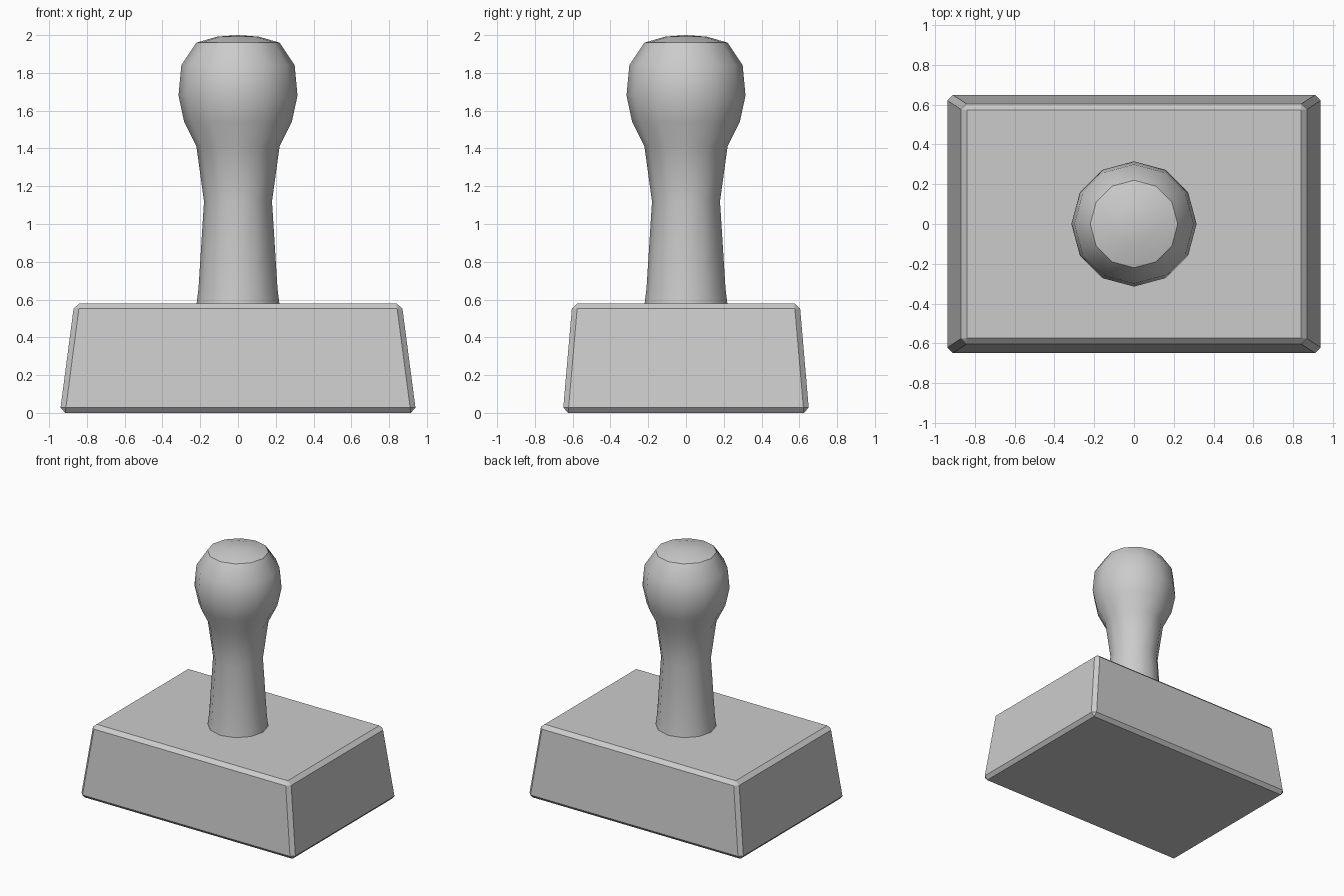
import bpy, bmesh
from math import cos, sin, pi, radians

if "Cube" in bpy.data.objects:
    bpy.data.objects.remove(bpy.data.objects["Cube"])


def make_object(name, bm):
    bmesh.ops.recalc_face_normals(bm, faces=bm.faces)
    mesh = bpy.data.meshes.new(name)
    bm.to_mesh(mesh)
    bm.free()
    obj = bpy.data.objects.new(name, mesh)
    bpy.context.collection.objects.link(obj)
    return obj


# Base block: tapered box with chamfered edges
bm = bmesh.new()
bmesh.ops.create_cube(bm, size=2)
for v in bm.verts:
    top = v.co.z > 0
    v.co.x *= 0.867 if top else 0.943
    v.co.y *= 0.602 if top else 0.652
    v.co.z = 0.58 if top else 0
base = make_object("base_block", bm)
bevel = base.modifiers.new("chamfer", 'BEVEL')
bevel.width = 0.028
bevel.segments = 1

# Handle: twelve-sided lathe, profile of (radius, height)
SIDES = 12
profile = [(0.22, 0.57), (0.209, 0.66), (0.18, 1.12), (0.22, 1.41), (0.285, 1.54),
           (0.315, 1.68), (0.30, 1.84), (0.22, 1.96), (0.11, 1.992)]
bm = bmesh.new()
rings = [[bm.verts.new((r * cos(2 * pi * i / SIDES), r * sin(2 * pi * i / SIDES), z))
          for i in range(SIDES)] for r, z in profile]
for low, high in zip(rings, rings[1:]):
    for i in range(SIDES):
        j = (i + 1) % SIDES
        bm.faces.new((low[i], low[j], high[j], high[i]))
bm.faces.new(rings[0][::-1])
tip = bm.verts.new((0, 0, 2))
for i in range(SIDES):
    bm.faces.new((rings[-1][i], rings[-1][(i + 1) % SIDES], tip))
handle = make_object("handle", bm)

# Smooth the handle, keeping the cap rim sharp
bpy.ops.object.select_all(action='DESELECT')
handle.select_set(True)
bpy.context.view_layer.objects.active = handle
bpy.ops.object.shade_smooth_by_angle(angle=radians(35))
